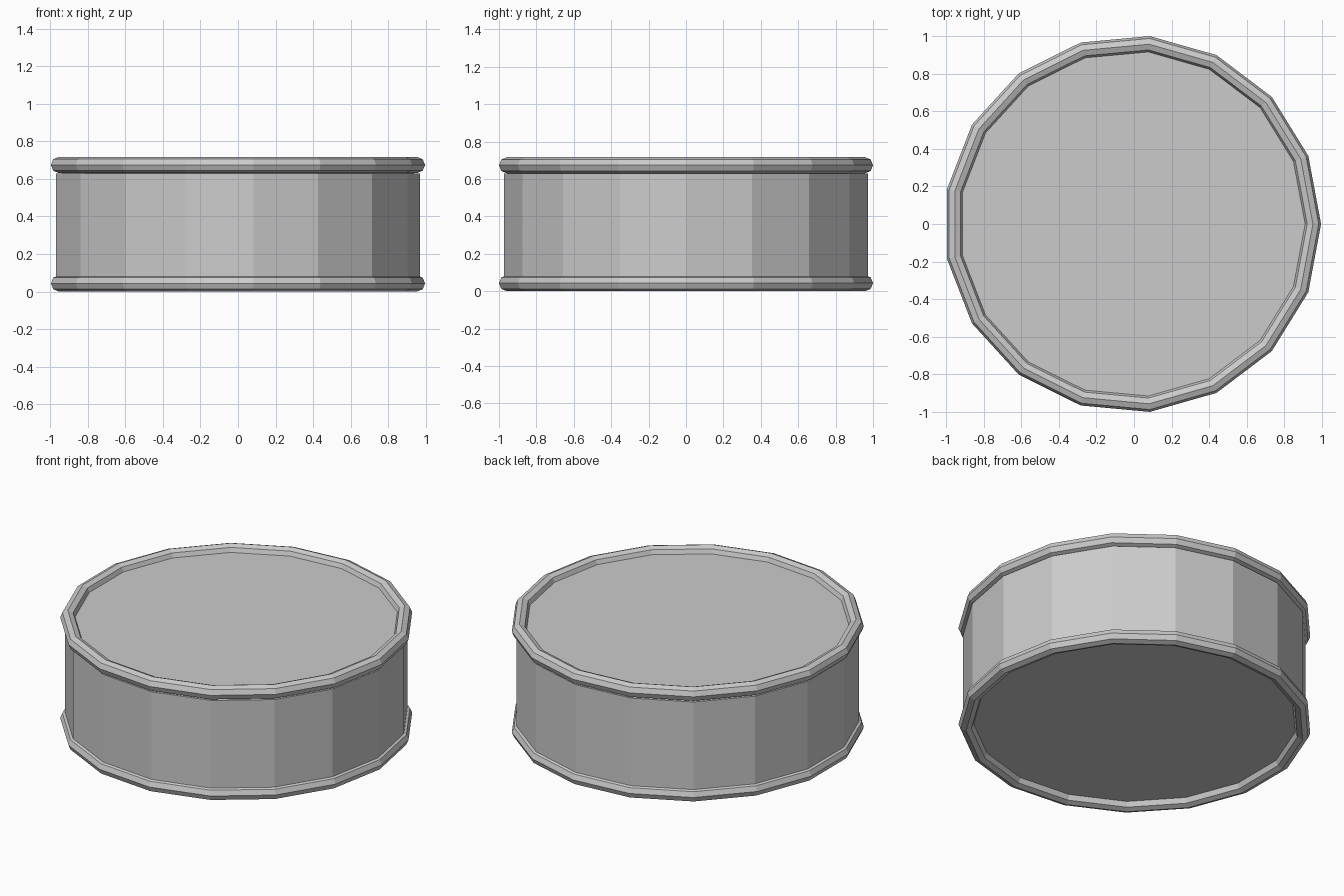
import bpy, math

if "Cube" in bpy.data.objects:
    bpy.data.objects.remove(bpy.data.objects["Cube"])

N = 17            # sides around
CX = -0.0086      # centres the odd-sided outline on x
MAJOR, MINOR = 0.961, 0.0433
TOP = 0.717


def lathe(name, profile, closed):
    """Revolve (radius, z) points in N flat steps; open profiles get end caps."""
    verts, m = [], len(profile)
    for i in range(N):
        a = 2 * math.pi * i / N
        verts += [(CX + r * math.cos(a), r * math.sin(a), z) for r, z in profile]
    faces = []
    for i in range(N):
        j = (i + 1) % N
        for k in range(m if closed else m - 1):
            n = (k + 1) % m
            faces.append((i * m + k, j * m + k, j * m + n, i * m + n))
    if not closed:
        faces.append([i * m for i in reversed(range(N))])
        faces.append([i * m + m - 1 for i in range(N)])
    mesh = bpy.data.meshes.new(name)
    mesh.from_pydata(verts, [], faces)
    ob = bpy.data.objects.new(name, mesh)
    bpy.context.collection.objects.link(ob)
    return ob


# Drum wall with its recessed floor
lathe("drum_body", [(0.977, MINOR), (0.977, 0.629)], False)

# Slightly narrower lid that fills the upper rim
lathe("drum_lid", [(0.945, 0.62), (0.945, 0.678)], False)

# Rounded rims at bottom and top
for name, z in (("bottom_rim", MINOR), ("top_rim", TOP - MINOR)):
    ring = [(MAJOR + MINOR * math.cos(math.pi * k / 4),
             z + MINOR * math.sin(math.pi * k / 4)) for k in range(8)]
    lathe(name, ring, True)
